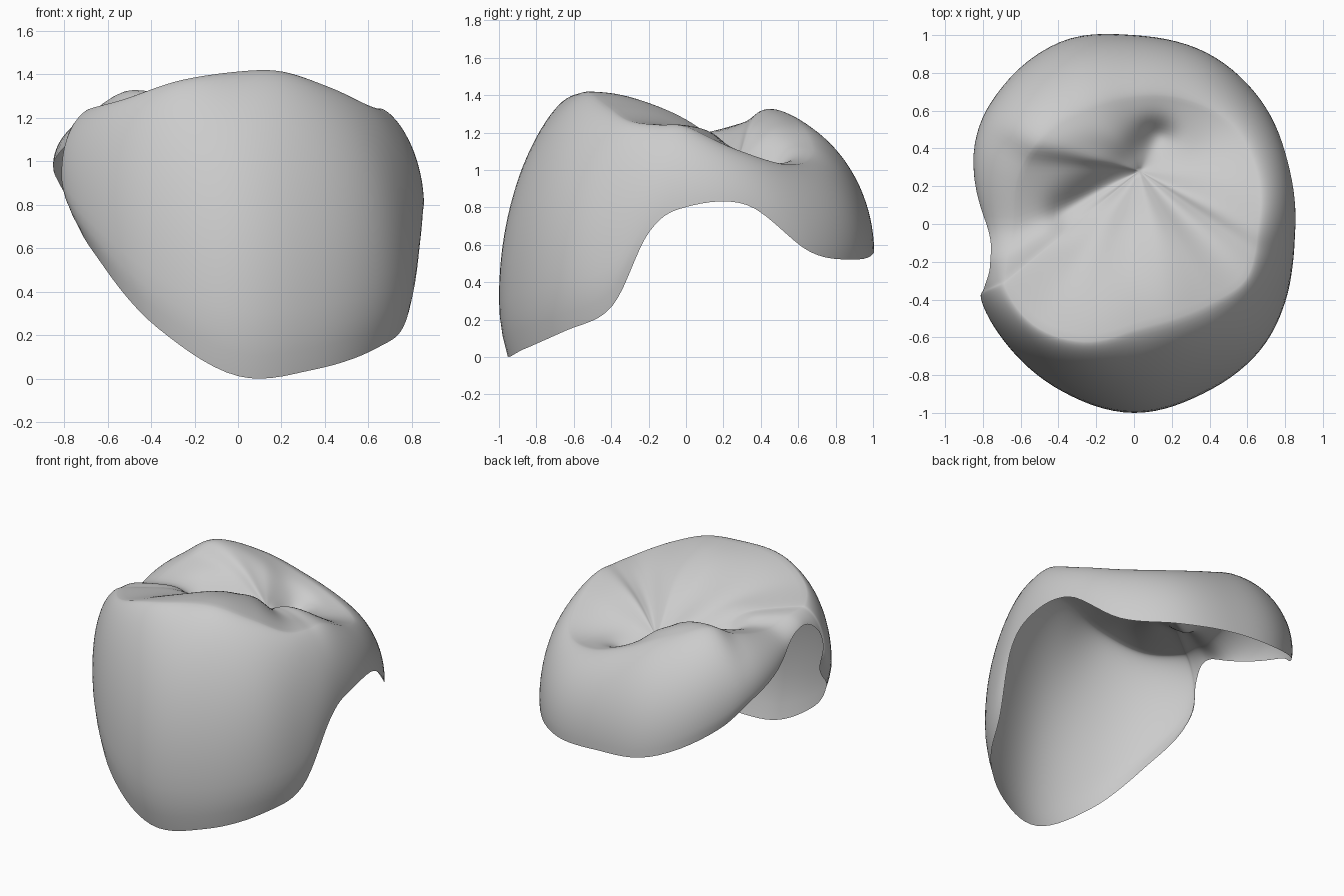
import bpy
import bmesh
import math
from mathutils import Vector

cube = bpy.data.objects.get("Cube")
if cube:
    bpy.data.objects.remove(cube, do_unlink=True)

# Stations counter-clockwise from +x: angle in degrees,
# outline radius, rim height, crest height, shoulder fraction, depth to belly
STATIONS = [
    (0, .855, .81, 1.24, .77, .45),
    (22, .88, .82, 1.12, .80, .35),
    (45, .94, .57, 1.04, .78, .45),
    (67, .985, .53, 1.06, .72, .50),
    (90, 1.0, .56, 1.15, .67, .60),
    (112, 1.04, .60, 1.26, .62, .65),
    (137, 1.0, .77, 1.335, .66, .50),
    (153, .945, .94, 1.26, .70, .30),
    (180, .79, 1.09, 1.19, .80, .14),
    (195, .80, 1.17, 1.23, .86, .10),
    (203, .865, 1.08, 1.24, .85, .20),
    (207, .905, .79, 1.25, .84, .35),
    (225, .93, .55, 1.29, .81, .60),
    (247, .965, .24, 1.38, .70, .95),
    (270, 1.0, .02, 1.42, .56, 1.1),
    (292, .97, .05, 1.42, .56, 1.1),
    (315, .945, .15, 1.35, .62, .95),
    (333, .90, .28, 1.27, .73, .80),
    (347, .865, .68, 1.25, .76, .55),
]
STEPS = 7
WALL_ROWS = 24
TOP_ROWS = 22
PIT = Vector((.03, .28, 1.06))
FURROW = [Vector((-.36, .05)), Vector((-.12, .15)), Vector((.03, .29)), Vector((.12, .46))]


def station(i, f):
    """Closed Catmull-Rom interpolation of the station values."""
    rows = []
    for k in range(i - 1, i + 3):
        turns, index = divmod(k, len(STATIONS))
        angle, *values = STATIONS[index]
        rows.append((math.radians(angle) + turns * math.tau, *values))
    return [b + .5 * f * (c - a + f * (2 * a - 5 * b + 4 * c - d + f * (3 * (b - c) + d - a)))
            for a, b, c, d in zip(*rows)]


def wall_fraction(t, shoulder):
    """Rounded shoulder down to the belly, then a slight inward taper."""
    if t > 1:
        return 1 - min(.06, .6 * (t - 1) ** 2)
    return shoulder + (1 - shoulder) * (1 - (1 - t) ** 2) ** .65


def furrow_distance(p):
    best = 9.0
    for a, b in zip(FURROW, FURROW[1:]):
        ab = b - a
        f = max(0, min(1, (p - a).dot(ab) / ab.length_squared))
        best = min(best, (p - a - ab * f).length)
    return best


def column(i, f):
    """Points from the open rim, over the crest, inward to the pit."""
    angle, radius, rim, crest, shoulder, depth = station(i, f)
    direction = Vector((math.cos(angle), math.sin(angle), 0))
    drop = max(crest - rim, .02)
    points = []
    for row in range(WALL_ROWS, -1, -1):
        d = drop * (row / WALL_ROWS) ** 1.8
        p = direction * radius * wall_fraction(d / depth, shoulder)
        p.z = crest - d
        points.append(p)
    edge = points[-1].copy()
    for row in range(1, TOP_ROWS):
        m = row / TOP_ROWS
        p = edge.lerp(PIT, m)
        p.z = crest + (PIT.z - crest) * m ** 2.1
        # Main groove and the fine wrinkles around it
        fade = math.sin(math.pi * m) ** 2
        p.z -= .07 * fade * math.exp(-(furrow_distance(p.xy) / .1) ** 2)
        p.z += .007 * fade * math.sin(7 * angle + 3 * m)
        points.append(p)
    return points


# Chewing-surface shell as one open sheet
bm = bmesh.new()
columns = [[bm.verts.new(p) for p in column(i, s / STEPS)]
           for i in range(len(STATIONS)) for s in range(STEPS)]
pit = bm.verts.new(PIT)
for left, right in zip(columns, columns[1:] + columns[:1]):
    for k in range(len(left) - 1):
        bm.faces.new((left[k], right[k], right[k + 1], left[k + 1]))
    bm.faces.new((left[-1], right[-1], pit))

# Stand the shell on the ground
lowest = min(v.co.z for v in bm.verts)
bmesh.ops.translate(bm, verts=bm.verts, vec=(0, 0, -lowest))
mesh = bpy.data.meshes.new("tooth_shell")
bm.to_mesh(mesh)
bm.free()
for poly in mesh.polygons:
    poly.use_smooth = True
shell = bpy.data.objects.new("tooth_shell", mesh)
bpy.context.collection.objects.link(shell)

# Plain grey material
grey = bpy.data.materials.new("plain_grey")
grey.use_nodes = True
colour = (.6, .6, .6, 1)
grey.diffuse_color = colour
bsdf = next(n for n in grey.node_tree.nodes if n.type == "BSDF_PRINCIPLED")
bsdf.inputs["Base Color"].default_value = colour
mesh.materials.append(grey)
